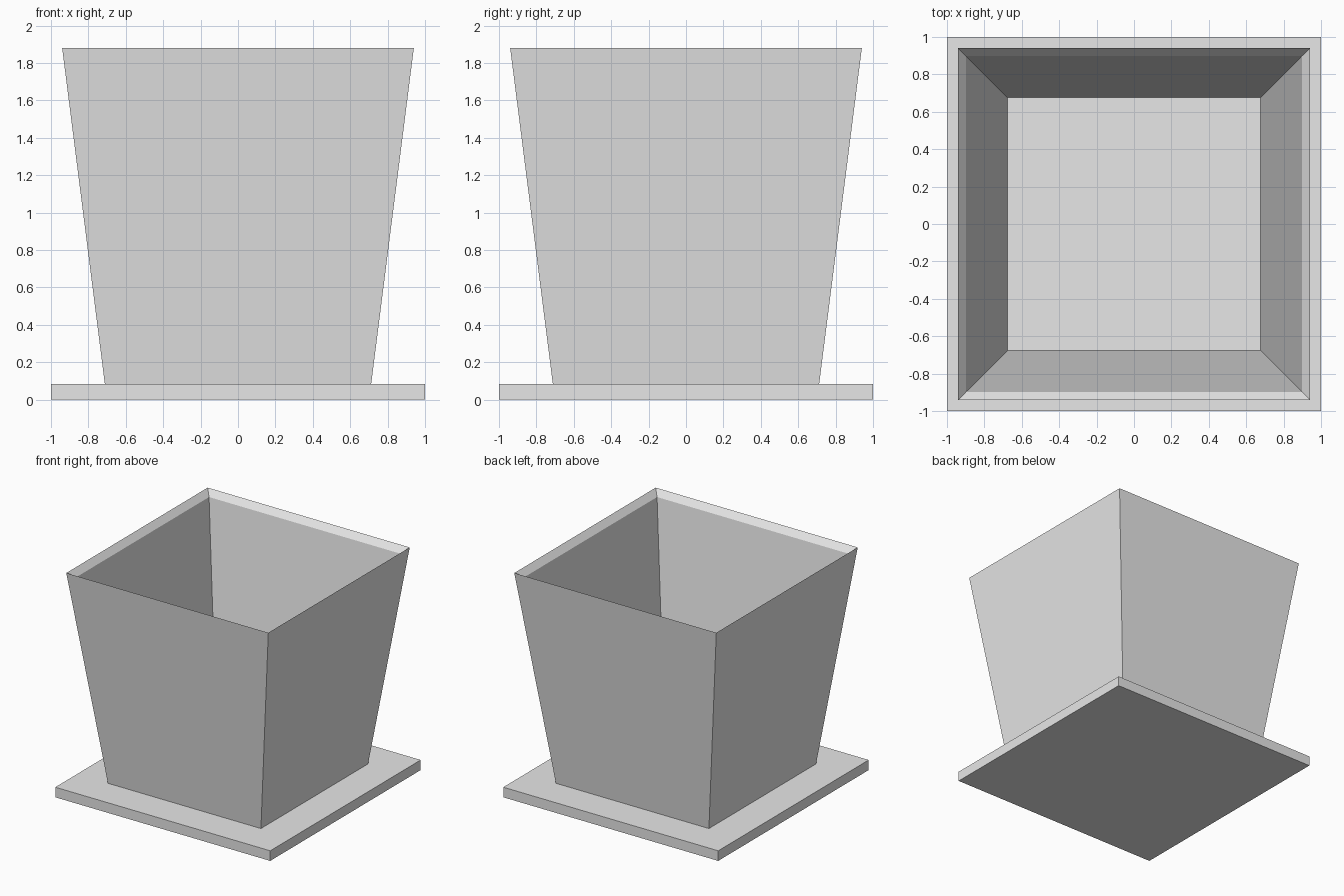
import bpy
import bmesh

cube = bpy.data.objects.get("Cube")
if cube:
    bpy.data.objects.remove(cube, do_unlink=True)

# Single plain grey
grey = bpy.data.materials.new("plain_grey")
grey.use_nodes = True
color = (0.8, 0.8, 0.8, 1)
grey.diffuse_color = color
grey.node_tree.nodes["Principled BSDF"].inputs["Base Color"].default_value = color


def square_loft(name, profile):
    """Loft square rings (half width, height) and cap both ends."""
    bm = bmesh.new()
    rings = [[bm.verts.new((sx * half, sy * half, z))
              for sx, sy in ((-1, -1), (1, -1), (1, 1), (-1, 1))]
             for half, z in profile]
    for low, high in zip(rings, rings[1:]):
        for i in range(4):
            j = (i + 1) % 4
            bm.faces.new((low[i], low[j], high[j], high[i]))
    bm.faces.new(rings[0][::-1])
    bm.faces.new(rings[-1])
    bmesh.ops.recalc_face_normals(bm, faces=bm.faces)
    mesh = bpy.data.meshes.new(name)
    bm.to_mesh(mesh)
    bm.free()
    mesh.materials.append(grey)
    obj = bpy.data.objects.new(name, mesh)
    bpy.context.collection.objects.link(obj)
    return obj


# Saucer under the pot
square_loft("saucer", [(1, 0), (1, 0.085)])

# Tapered pot: outer wall, sloped inner lip, inner wall, floor
square_loft("pot", [(0.712, 0.085), (0.94, 1.88), (0.898, 1.828), (0.677, 0.095)])
